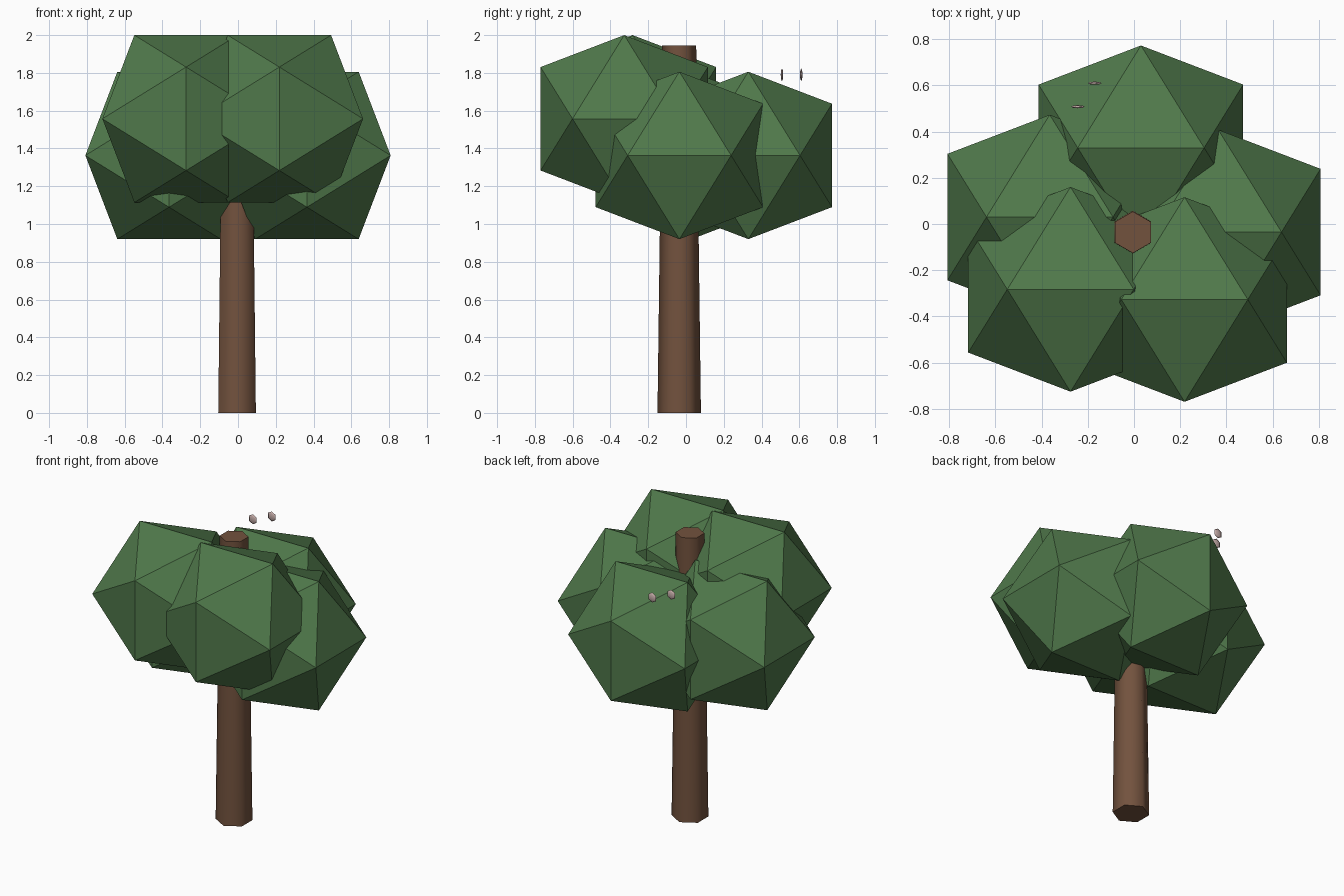
import bpy, bmesh
from math import pi
from mathutils import Matrix

if "Cube" in bpy.data.objects:
    bpy.data.objects.remove(bpy.data.objects["Cube"])


def material(name, rgb):
    m = bpy.data.materials.new(name)
    m.diffuse_color = (*rgb, 1)
    m.use_nodes = True
    m.node_tree.nodes["Principled BSDF"].inputs["Base Color"].default_value = m.diffuse_color
    return m


def add_object(name, bm, mat, location):
    bmesh.ops.recalc_face_normals(bm, faces=bm.faces[:])
    mesh = bpy.data.meshes.new(name)
    bm.to_mesh(mesh)
    bm.free()
    mesh.materials.append(mat)
    ob = bpy.data.objects.new(name, mesh)
    ob.location = location
    bpy.context.collection.objects.link(ob)
    return ob


leaf = material("leaf_green", (0.08, 0.19, 0.07))
bark = material("bark_brown", (0.17, 0.085, 0.048))
pale = material("pale_pink", (0.58, 0.43, 0.41))

# Foliage: five icosahedra, each with a horizontal edge on top
A, B = 0.2738, 0.443
FOLIAGE = {
    "foliage_back": (0.03, 0.33, 1.363),
    "foliage_left": (-0.365, 0.03, 1.363),
    "foliage_right": (0.365, -0.035, 1.363),
    "foliage_front_left": (-0.275, -0.283, 1.557),
    "foliage_front_right": (0.219, -0.327, 1.557),
}
for name, centre in FOLIAGE.items():
    bm = bmesh.new()
    for s in (-A, A):
        for t in (-B, B):
            for co in ((s, 0, t), (t, s, 0), (0, t, s)):
                bm.verts.new(co)
    bmesh.ops.convex_hull(bm, input=bm.verts[:])
    add_object(name, bm, leaf, centre)

# Trunk: tapered six-sided post, smooth sides and flat caps
HEIGHT = 1.945
bm = bmesh.new()
bmesh.ops.create_cone(bm, cap_ends=True, segments=6, radius1=0.115,
                      radius2=0.09, depth=HEIGHT)
# Put a corner towards the front and back
xs = max(v.co.x for v in bm.verts)
ys = max(v.co.y for v in bm.verts)
if xs > ys:
    bmesh.ops.rotate(bm, verts=bm.verts[:], matrix=Matrix.Rotation(pi / 6, 3, 'Z'))
for f in bm.faces:
    f.smooth = abs(f.normal.z) < 0.5
for e in bm.edges:
    e.smooth = all(f.smooth for f in e.link_faces)
add_object("trunk", bm, bark, (-0.005, -0.036, HEIGHT / 2))

# Two small flat blossoms floating above the back foliage
for i, (x, y) in enumerate(((-0.243, 0.508), (-0.17, 0.61))):
    bm = bmesh.new()
    bmesh.ops.create_uvsphere(bm, u_segments=6, v_segments=4, radius=0.034)
    top = max(bm.verts, key=lambda v: v.co.x).co.x
    side = max(bm.verts, key=lambda v: v.co.y).co.y
    if top > side:
        bmesh.ops.rotate(bm, verts=bm.verts[:], matrix=Matrix.Rotation(pi / 6, 3, 'Z'))
    bmesh.ops.rotate(bm, verts=bm.verts[:], matrix=Matrix.Rotation(pi / 2, 3, 'X'))
    bmesh.ops.scale(bm, verts=bm.verts[:], vec=(1, 0.2, 1))
    for f in bm.faces:
        f.smooth = True
    add_object(f"blossom_{i + 1}", bm, pale, (x, y, 1.79))
